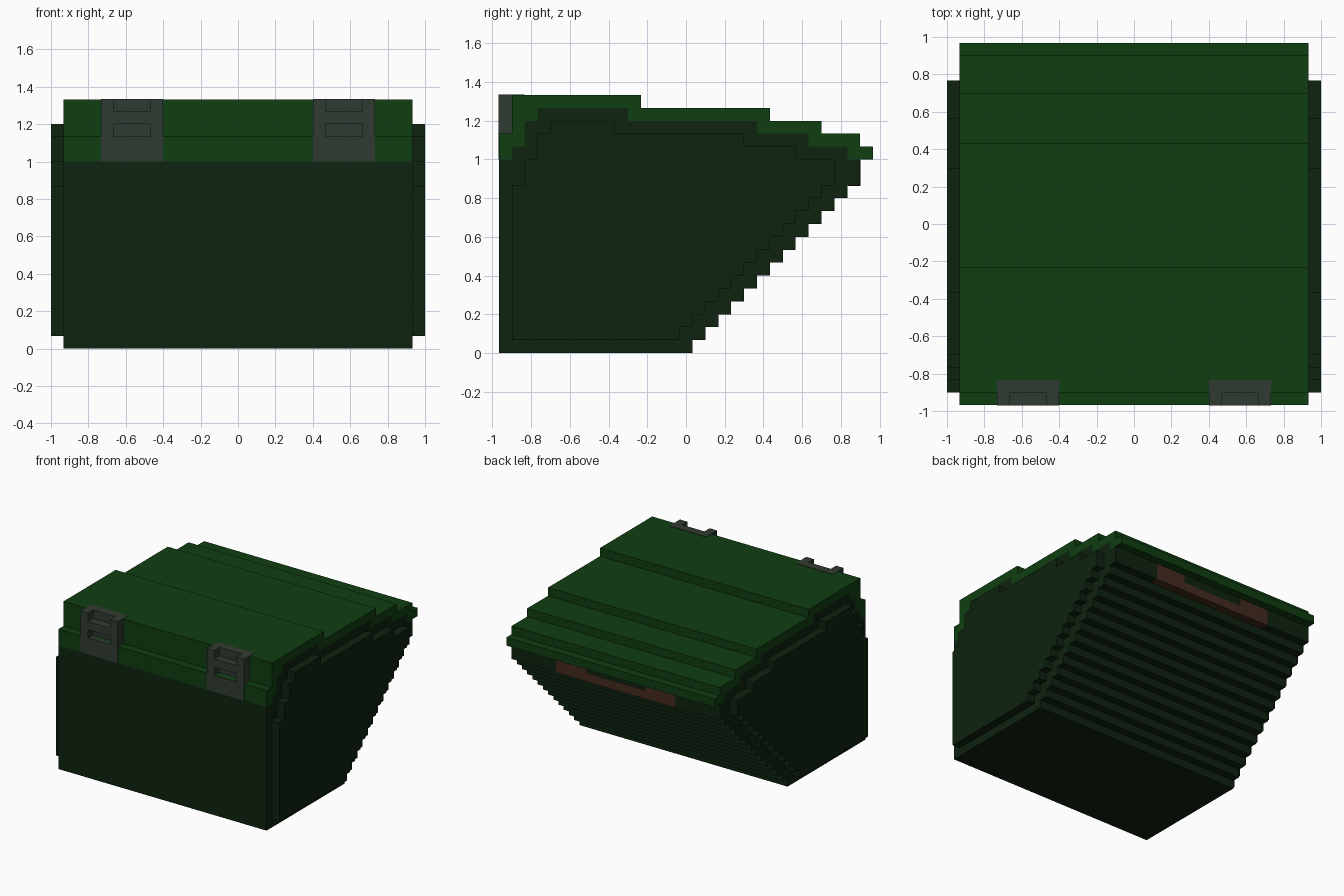
import bpy, bmesh

if "Cube" in bpy.data.objects:
    bpy.data.objects.remove(bpy.data.objects["Cube"])

U = 1 / 15      # one block of the grid
E = 0.04        # tiny overlap so inlaid parts show, in blocks


def material(name, rgb):
    m = bpy.data.materials.new(name)
    m.diffuse_color = (*rgb, 1)
    m.use_nodes = True
    m.node_tree.nodes["Principled BSDF"].inputs["Base Color"].default_value = m.diffuse_color
    return m


LID = material("lid green", (0.0050, 0.048, 0.0055))
BODY = material("dark green", (0.0044, 0.0170, 0.0050))
METAL = material("latch grey", (0.0300, 0.0430, 0.0310))
BROWN = material("handle brown", (0.058, 0.0230, 0.0130))


def point(x, j, z):
    return (x * U, (j - 14.5) * U, z * U)


def finish(name, bm, mat):
    bmesh.ops.recalc_face_normals(bm, faces=bm.faces)
    me = bpy.data.meshes.new(name)
    bm.to_mesh(me)
    bm.free()
    me.materials.append(mat)
    ob = bpy.data.objects.new(name, me)
    bpy.context.collection.objects.link(ob)
    return ob


def extrude_profile(name, pts, x0, x1, mat):
    """Extrude a (depth, height) outline from x0 to x1."""
    bm = bmesh.new()
    a = [bm.verts.new(point(x0, *p)) for p in pts]
    b = [bm.verts.new(point(x1, *p)) for p in pts]
    bm.faces.new(a)
    bm.faces.new(b[::-1])
    n = len(pts)
    for i in range(n):
        k = (i + 1) % n
        bm.faces.new((a[i], b[i], b[k], a[k]))
    return finish(name, bm, mat)


def boxes(name, spans, mat):
    """Join boxes given as (x0, x1, j0, j1, z0, z1)."""
    bm = bmesh.new()
    for x0, x1, j0, j1, z0, z1 in spans:
        g = bmesh.ops.create_cube(bm, size=1)["verts"]
        for v in g:
            v.co = point(x1 if v.co.x > 0 else x0,
                         j1 if v.co.y > 0 else j0,
                         z1 if v.co.z > 0 else z0)
    return finish(name, bm, mat)


def stairs(first, last, offset):
    """Sloping back: one block back for every block up."""
    pts = []
    for k in range(first, last):
        pts += [(offset + k, k), (offset + k, k + 1)]
    return pts


# Underside of the lid, which is also the top of the body (back to front)
seam = [(27, 15), (27, 16), (24, 16), (24, 17), (20, 17), (20, 18), (10, 18),
        (10, 19), (3, 19), (3, 18), (2, 18), (2, 16), (1, 16), (1, 15)]

# Main body with stepped back
extrude_profile("body", [(0, 0)] + stairs(0, 13, 15) + [(28, 13), (28, 15)]
                + seam + [(0, 15)], -14, 14, BODY)

# Stepped lid shell with a back lip
lid_top = [(0, 15), (0, 17), (1, 17), (1, 20), (11, 20), (11, 19), (21, 19),
           (21, 18), (25, 18), (25, 17), (28, 17), (28, 16), (29, 16), (29, 15)]
extrude_profile("lid", lid_top + seam, -14, 14, LID)

# Raised side panels
panel = ([(1, 1)] + stairs(1, 13, 13) + [(26, 13), (26, 15), (23, 15), (23, 16),
         (19, 16), (19, 17), (9, 17), (9, 18), (4, 18), (4, 17), (3, 17),
         (3, 15), (2, 15), (2, 13), (1, 13)])
for side, s in (("left", -1), ("right", 1)):
    extrude_profile(side + "_side_panel", panel, s * 14, s * 15, BODY)

    # Front latch: flush plate, two posts, crossbar and top cap
    parts = [(6, 11, -E, 1 - E, 15, 17),
             (6, 7, -E, 1 - E, 17, 20 + E),
             (10, 11, -E, 1 - E, 17, 20 + E),
             (7, 10, -E, 1 - E, 18, 19),
             (6, 11, 1 - E, 2, 17, 20 + E)]
    if s < 0:
        parts = [(-b, -a, *rest) for a, b, *rest in parts]
    boxes(side + "_latch", parts, METAL)

# Brown grip inlaid under the back lip
boxes("back_grip", [(-8, 8, 27 + E, 28 + E, 13 - E, 14),
                    (-8, -4, 27 + E, 28 + E, 14, 15 - E),
                    (4, 8, 27 + E, 28 + E, 14, 15 - E)], BROWN)
